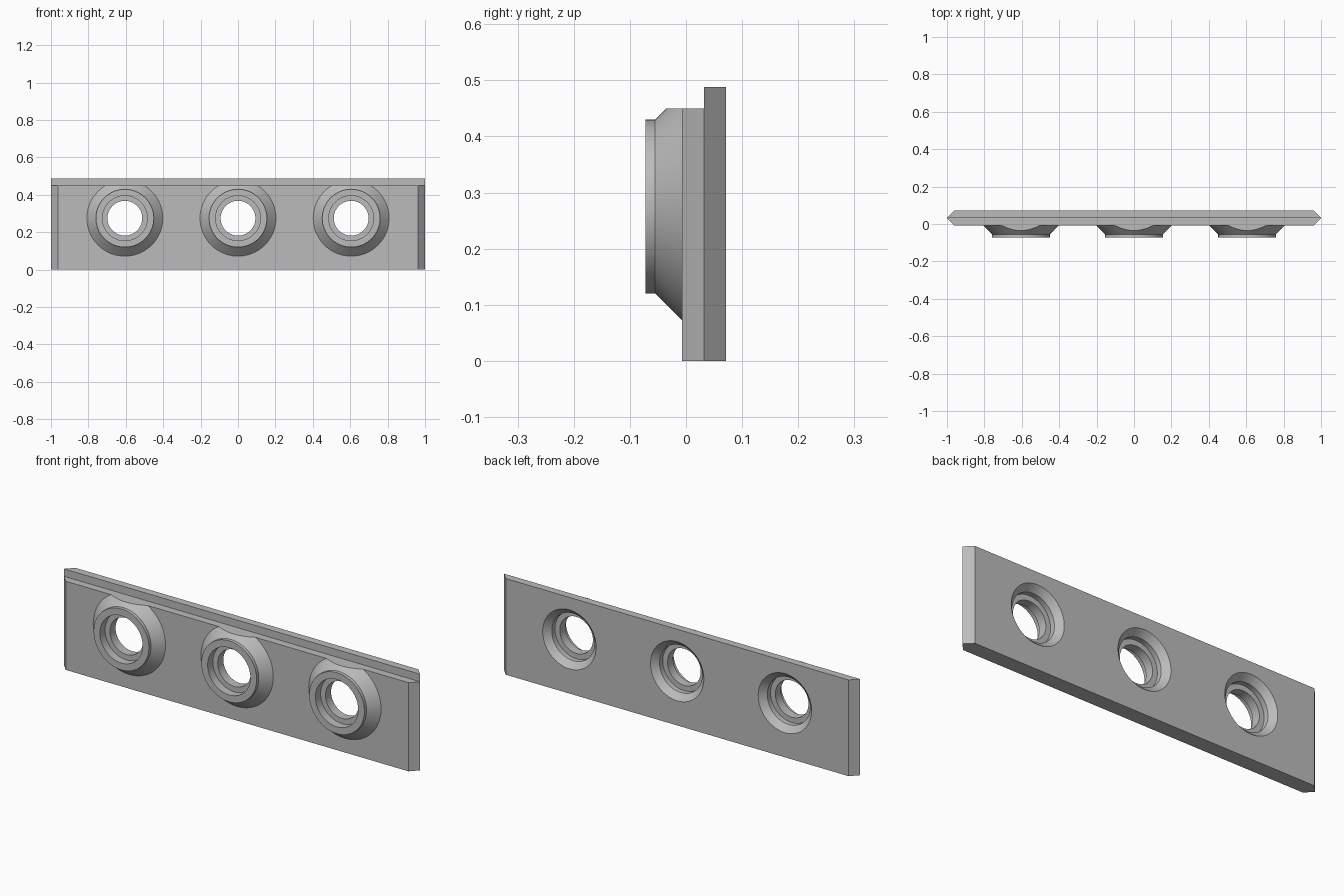
import bpy
import bmesh
from math import cos, sin, tau

cube = bpy.data.objects.get("Cube")
if cube:
    bpy.data.objects.remove(cube, do_unlink=True)

HOLE_Z = 0.275
HOLE_XS = (-0.605, 0, 0.605)
SEGMENTS = 64

grey = bpy.data.materials.new("plain_grey")
grey.use_nodes = True
colour = (0.5, 0.5, 0.5, 1)
grey.diffuse_color = colour
grey.node_tree.nodes["Principled BSDF"].inputs["Base Color"].default_value = colour


def loft(name, rings):
    """Closed solid skinned through rings of points, capped at both ends."""
    bm = bmesh.new()
    loops = [[bm.verts.new(p) for p in ring] for ring in rings]
    for a, b in zip(loops, loops[1:]):
        for i in range(len(a)):
            j = (i + 1) % len(a)
            bm.faces.new((a[i], a[j], b[j], b[i]))
    bm.faces.new(loops[0])
    bm.faces.new(loops[-1])
    bmesh.ops.recalc_face_normals(bm, faces=bm.faces)
    mesh = bpy.data.meshes.new(name)
    bm.to_mesh(mesh)
    bm.free()
    mesh.materials.append(grey)
    obj = bpy.data.objects.new(name, mesh)
    bpy.context.collection.objects.link(obj)
    return obj


def prism(name, outline, z0, z1):
    return loft(name, [[(x, y, z) for x, y in outline] for z in (z0, z1)])


def turned(name, x, profile):
    """Solid of revolution about a front-to-back axis, from (radius, y) pairs."""
    turns = [tau * i / SEGMENTS for i in range(SEGMENTS)]
    return loft(name, [[(x + r * cos(t), y, HOLE_Z + r * sin(t)) for t in turns]
                       for r, y in profile])


def combine(target, tool, operation):
    mod = target.modifiers.new(operation, "BOOLEAN")
    mod.operation = operation
    mod.solver = "EXACT"
    mod.object = tool
    bpy.context.view_layer.objects.active = target
    bpy.ops.object.modifier_apply(modifier=mod.name)
    bpy.data.objects.remove(tool, do_unlink=True)


# Plate with pointed ends in plan
half = [(0.962, -0.007), (1, 0.032), (0.962, 0.071)]
outline = half + [(-x, y) for x, y in reversed(half)]
plate = prism("mounting_plate", outline, 0, 0.488)

# Conical bosses with a short collar
for x in HOLE_XS:
    boss = turned("boss", x, [(0.203, 0.02), (0.203, -0.007),
                              (0.155, -0.055), (0.155, -0.072)])
    combine(plate, boss, "UNION")

# Step along the top front edge, which also trims the bosses flat
step = [(-1.2, -0.2), (1.2, -0.2), (1.2, 0.032), (-1.2, 0.032)]
combine(plate, prism("step_cutter", step, 0.45, 0.6), "DIFFERENCE")

# Through bores: front recess, inner lip, rear recess and countersink
for x in HOLE_XS:
    bore = turned("bore_cutter", x, [(0.12, -0.1), (0.12, -0.03), (0.093, -0.03),
                                     (0.093, 0.015), (0.12, 0.015), (0.12, 0.041),
                                     (0.15, 0.071), (0.16, 0.081)])
    combine(plate, bore, "DIFFERENCE")

bpy.ops.object.select_all(action="DESELECT")
plate.select_set(True)
bpy.context.view_layer.objects.active = plate
bpy.ops.object.shade_smooth_by_angle(angle=0.5)
